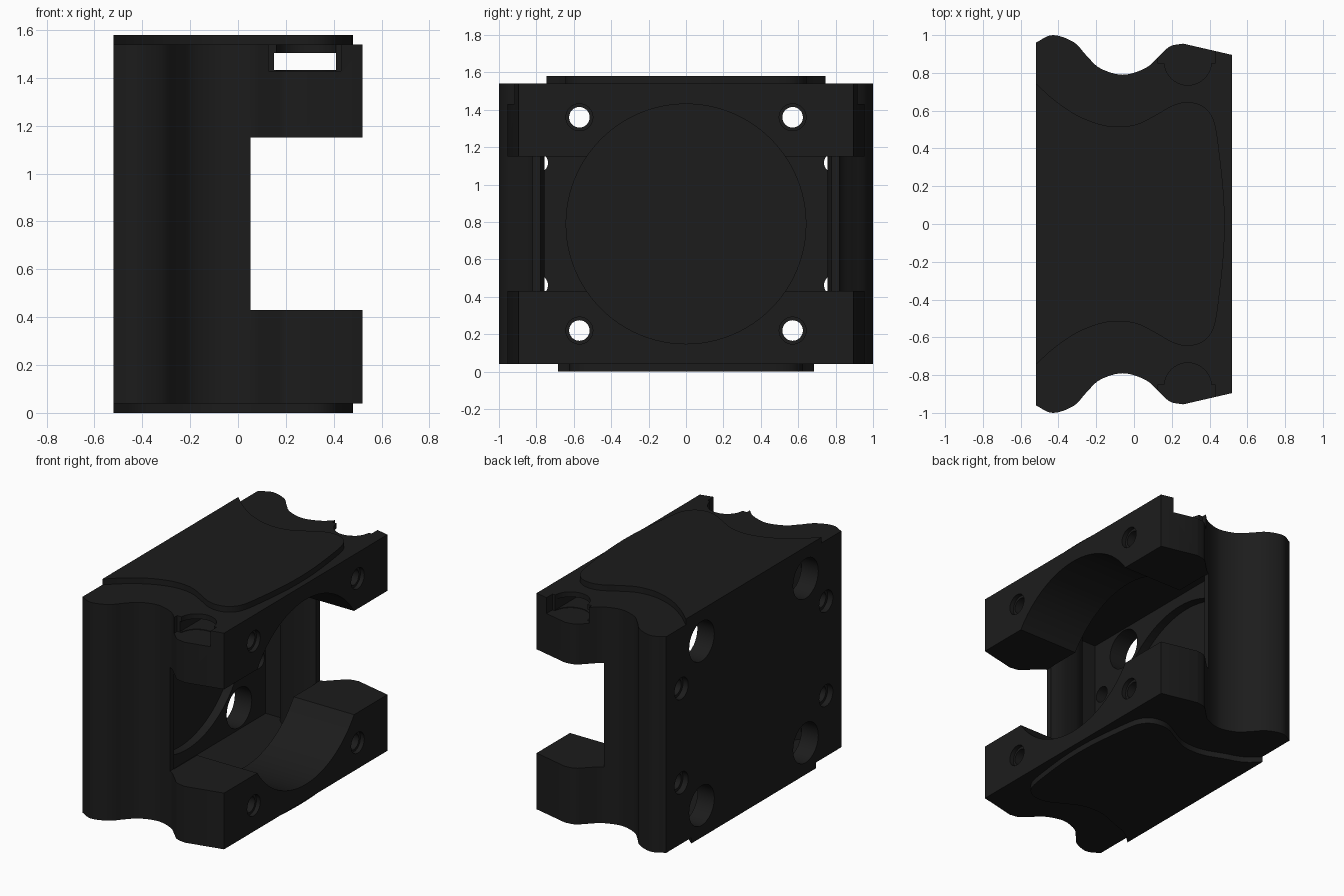
import bpy, bmesh, math
from mathutils import Vector

if "Cube" in bpy.data.objects:
    bpy.data.objects.remove(bpy.data.objects["Cube"])

mat = bpy.data.materials.new("matte black")
mat.diffuse_color = (0.0115, 0.0115, 0.0115, 1)
mat.use_nodes = True
mat.node_tree.nodes["Principled BSDF"].inputs["Base Color"].default_value = mat.diffuse_color


def smooth_path(pts, n=6):
    """Catmull-Rom samples through an open list of 2D points."""
    p = [Vector(q) for q in pts]
    p = [2 * p[0] - p[1]] + p + [2 * p[-1] - p[-2]]
    out = []
    for a, b, c, d in zip(p, p[1:], p[2:], p[3:]):
        for i in range(n):
            t = i / n
            out.append(0.5 * (2 * b + (c - a) * t + (2 * a - 5 * b + 4 * c - d) * t * t
                              + (3 * b - a - 3 * c + d) * t ** 3))
    return out + [p[-2]]


def add_object(name, bm):
    bm.normal_update()
    bmesh.ops.recalc_face_normals(bm, faces=bm.faces)
    if bm.calc_volume(signed=True) < 0:
        bmesh.ops.reverse_faces(bm, faces=bm.faces)
    me = bpy.data.meshes.new(name)
    bm.to_mesh(me)
    bm.free()
    ob = bpy.data.objects.new(name, me)
    bpy.context.collection.objects.link(ob)
    me.materials.append(mat)
    return ob


def prism(name, outline, z0, z1):
    bm = bmesh.new()
    face = bm.faces.new([bm.verts.new((x, y, z0)) for x, y in outline])
    ext = bmesh.ops.extrude_face_region(bm, geom=[face])
    bmesh.ops.translate(bm, vec=(0, 0, z1 - z0),
                        verts=[v for v in ext["geom"] if isinstance(v, bmesh.types.BMVert)])
    return add_object(name, bm)


def mirrored(half):
    """Close a half outline (y > 0) with its mirror image."""
    return list(half) + [Vector((x, -y)) for x, y in reversed(half) if y > 1e-4]


def box(name, lo, hi):
    bm = bmesh.new()
    bmesh.ops.create_cube(bm, size=1)
    for v in bm.verts:
        v.co = [l + (c + 0.5) * (h - l) for c, l, h in zip(v.co, lo, hi)]
    return add_object(name, bm)


def rod(name, axis, centre, r, a, b, n=32):
    """Cylinder along x or z from a to b; centre gives the two other coordinates."""
    bm = bmesh.new()
    bmesh.ops.create_cone(bm, cap_ends=True, segments=n, radius1=r, radius2=r, depth=b - a)
    m = (a + b) / 2
    for v in bm.verts:
        x, y, z = v.co
        v.co = ((z + m, x + centre[0], y + centre[1]) if axis == 'x'
                else (x + centre[0], y + centre[1], z + m))
    return add_object(name, bm)


def cut(target, cutter):
    mod = target.modifiers.new(cutter.name, 'BOOLEAN')
    mod.operation = 'DIFFERENCE'
    mod.solver = 'MANIFOLD'
    mod.object = cutter
    bpy.context.view_layer.update()
    bpy.context.view_layer.objects.active = target
    bpy.ops.object.modifier_apply(modifier=mod.name)
    bpy.data.objects.remove(cutter, do_unlink=True)


# Main housing with waved sides
side = smooth_path([(-.52, .96), (-.43, 1.0), (-.32, .963), (-.25, .89), (-.18, .825),
                    (-.06, .79), (.06, .825), (.13, .885), (.19, .94), (.26, .955)])
housing = prism("housing", mirrored(side + [Vector((.52, .895))]), .04, 1.54)

# Hollow interior following the wave, through window and round bore
inner = smooth_path([(-.28, .86), (-.235, .805), (-.165, .767), (-.06, .756),
                     (0, .762), (.056, .78)])
cut(housing, prism("cavity", mirrored([Vector((-.39, .86))] + inner), .07, 1.51))
cut(housing, box("window", (.053, -1.2, .43), (.7, 1.2, 1.15)))
cut(housing, rod("bore", 'x', (0, .79), .641, -.45, .7, 96))

# Cross tunnel with open pockets at both ends
cut(housing, box("tunnel", (.15, -1.2, 1.434), (.41, 1.2, 1.505)))
for s in (-1, 1):
    y0, y1 = sorted((s * .85, s * 1.2))
    cut(housing, box("pocket", (.128, y0, 1.43), (.43, y1, 1.7)))
    cut(housing, rod("pocket_end", 'z', (.285, s * .86), .125, 1.43, 1.7))

# Screw holes: access holes in the back, bolt holes in the flanges, side holes
for s in (-1, 1):
    for t in (-1, 1):
        main = (s * .57, .79 + t * .57)
        pin = (s * .793, .79 + t * .327)
        cut(housing, rod("access_hole", 'x', main, .138, -.7, -.3))
        cut(housing, rod("bolt_hole", 'x', main, .055, -.1, .7))
        cut(housing, rod("bolt_recess", 'x', main, .072, .49, .7))
        cut(housing, rod("pin_hole", 'x', pin, .055, -.7, -.3))
        cut(housing, rod("pin_recess", 'x', pin, .075, -.7, -.48))

# Raised plates on both ends
edge = [(-.52, .745), (-.42, .655), (-.3, .575), (-.18, .528), (-.08, .515), (.02, .53),
        (.12, .58), (.21, .63), (.29, .645), (.37, .62), (.425, .54), (.455, .35),
        (.475, .15), (.48, 0)]
top_plate = prism("top_plate", mirrored(smooth_path(edge)), 1.54, 1.58)
low = [(x, y * (.685 / .745 if x < -.4 else .97)) for x, y in edge]
bottom_plate = prism("bottom_plate", mirrored(smooth_path(low)), 0, .04)

# Smooth curved walls, keep hard edges
for ob in (housing, top_plate, bottom_plate):
    bpy.ops.object.select_all(action='DESELECT')
    ob.select_set(True)
    bpy.context.view_layer.objects.active = ob
    bpy.ops.object.shade_smooth_by_angle(angle=math.radians(30))
